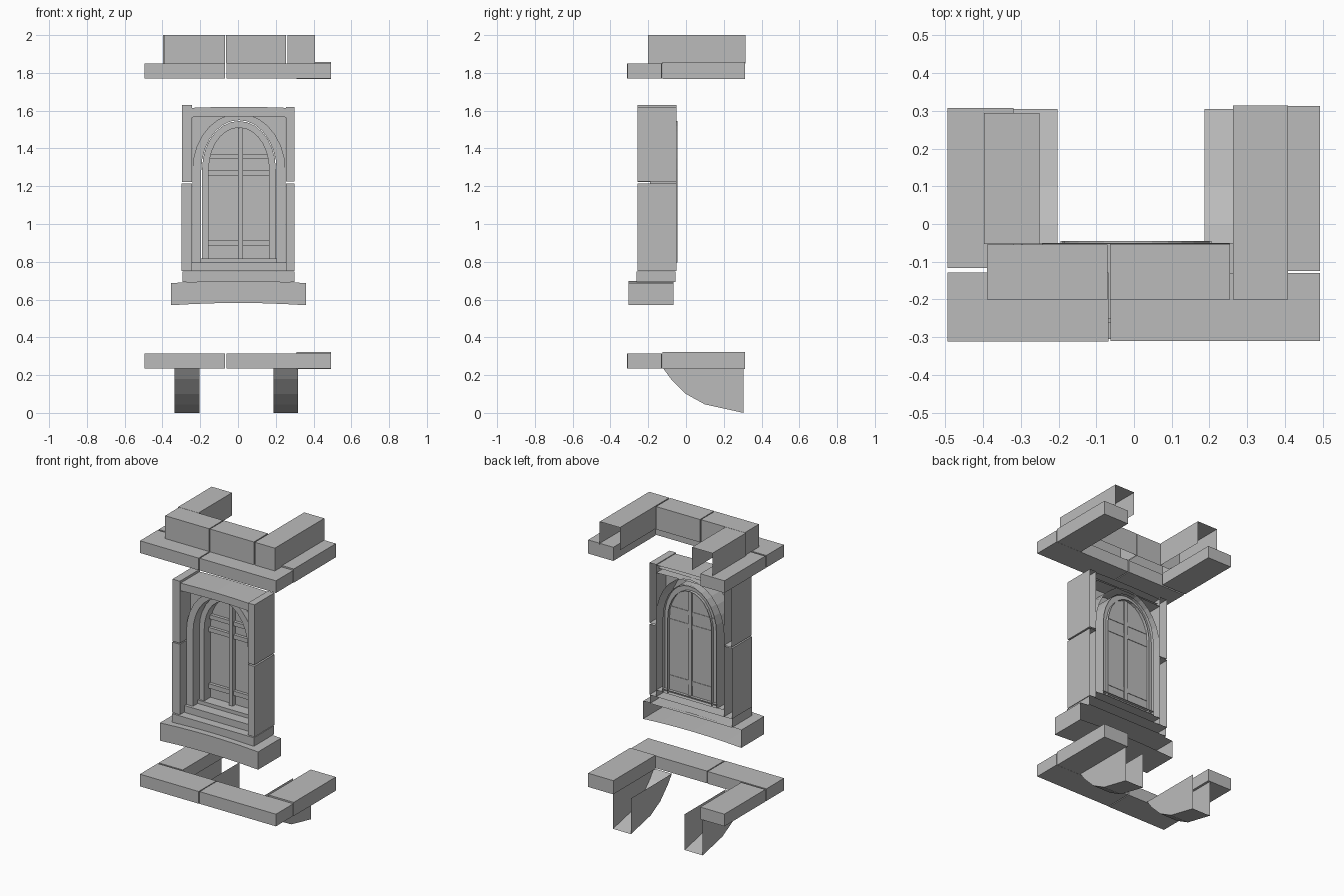
import bpy, bmesh, math

old = bpy.data.objects.get("Cube")
if old:
    bpy.data.objects.remove(old, do_unlink=True)

stone = bpy.data.materials.new("grey_stone")
stone.use_nodes = True
grey = (0.5, 0.5, 0.5, 1)
stone.diffuse_color = grey
stone.node_tree.nodes["Principled BSDF"].inputs["Base Color"].default_value = grey


def finish(name, bm):
    mesh = bpy.data.meshes.new(name)
    bm.to_mesh(mesh)
    bm.free()
    mesh.materials.append(stone)
    obj = bpy.data.objects.new(name, mesh)
    bpy.context.collection.objects.link(obj)
    return obj


def drop(bm, test):
    bm.normal_update()
    gone = [f for f in bm.faces if test(f.normal)]
    bmesh.ops.delete(bm, geom=gone, context='FACES')


def block(name, x, y, z, open_back=False, open_bottom=False, arch=0):
    """Box between the given ranges, with optional missing faces and a raised middle."""
    bm = bmesh.new()
    bmesh.ops.create_cube(bm, size=1)
    for v in bm.verts:
        v.co = [r[0] + (c + 0.5) * (r[1] - r[0]) for c, r in zip(v.co, (x, y, z))]
    drop(bm, lambda n: (open_back and n.y > 0.9) or (open_bottom and n.z < -0.9))
    if arch:
        long_edges = [e for e in bm.edges
                      if abs(e.verts[0].co.x - e.verts[1].co.x) > 0.1]
        bmesh.ops.subdivide_edges(bm, edges=long_edges, cuts=5, use_grid_fill=True)
        mid, half = (x[0] + x[1]) / 2, (x[1] - x[0]) / 2
        for v in bm.verts:
            v.co.z += arch * (1 - ((v.co.x - mid) / half) ** 2)
    return finish(name, bm)


def arch_points(w, base, spring, apex, cx=0.005, n=14):
    arc = [(cx + w * math.cos(math.pi * i / n),
            spring + (apex - spring) * math.sin(math.pi * i / n)) for i in range(n + 1)]
    return [(cx + w, base)] + arc + [(cx - w, base)]


def strip(name, outer, inner, y0, y1):
    """Open-backed band between two matching outlines."""
    bm = bmesh.new()
    rows = [[bm.verts.new((px, y, pz)) for px, pz in pts]
            for pts, y in ((outer, y1), (outer, y0), (inner, y0), (inner, y1))]
    for a, b in zip(rows, rows[1:]):
        for i in range(len(a) - 1):
            bm.faces.new((a[i], a[i + 1], b[i + 1], b[i]))
    bmesh.ops.recalc_face_normals(bm, faces=bm.faces)
    bm.normal_update()
    front = [f for f in bm.faces if abs(f.normal.y) > 0.9]
    if front[0].normal.y > 0:
        bmesh.ops.reverse_faces(bm, faces=bm.faces)
    return finish(name, bm)


# Base ledge and cornice share one layout
for part, z in (("base", 0.235), ("cornice", 1.77)):
    front_z = (z, z + 0.08)
    side_z = (z - 0.003, z + 0.087)
    block(part + "_front_right", (-0.495, -0.068), (-0.312, -0.128), front_z)
    block(part + "_front_left", (-0.062, 0.493), (-0.31, -0.13), front_z)
    block(part + "_side_right", (-0.495, -0.32), (-0.117, 0.308), front_z)
    block(part + "_side_left", (0.31, 0.493), (-0.125, 0.313), side_z)

# Top course
top = (1.85, 2)
block("top_front_right", (-0.39, -0.07), (-0.2, -0.055), top, open_bottom=True)
block("top_front_left", (-0.064, 0.255), (-0.2, -0.053), top, open_bottom=True)
block("top_side_right", (-0.398, -0.25), (-0.053, 0.295), top, True, True)
block("top_side_left", (0.262, 0.408), (-0.2, 0.314), top, True, True)

# Curved brackets under the base, open at the back and top
curve = [(-0.12, 0.235), (-0.08, 0.18), (0, 0.1), (0.1, 0.045), (0.305, 0)]
for part, x0, x1 in (("right", -0.335, -0.203), ("left", 0.187, 0.318)):
    bm = bmesh.new()
    rails = [[bm.verts.new((x, y, z)) for y, z in curve] for x in (x0, x1)]
    corners = [bm.verts.new((x, curve[-1][0], curve[0][1])) for x in (x0, x1)]
    a, b = rails
    for i in range(len(curve) - 1):
        bm.faces.new((a[i], a[i + 1], b[i + 1], b[i]))
    bm.faces.new(list(reversed(a)) + [corners[0]][:1])
    bm.faces.new(b + [corners[1]])
    bmesh.ops.recalc_face_normals(bm, faces=bm.faces)
    bm.normal_update()
    if any(f.normal.z > 0.3 for f in bm.faces):
        bmesh.ops.reverse_faces(bm, faces=bm.faces)
    finish("bracket_" + part, bm)

# Window sills
block("lower_sill", (-0.355, 0.36), (-0.305, -0.067), (0.57, 0.687), True, arch=0.012)
block("upper_sill", (-0.295, 0.3), (-0.263, -0.055), (0.692, 0.748), True)

# Jambs and lintel
jamb_y = (-0.257, -0.05)
block("jamb_lower_right", (-0.3, -0.243), jamb_y, (0.752, 1.215), True)
block("jamb_upper_right", (-0.297, -0.243), jamb_y, (1.222, 1.63), True)
block("jamb_lower_left", (0.253, 0.3), jamb_y, (0.752, 1.215), True)
block("jamb_upper_left", (0.253, 0.3), jamb_y, (1.225, 1.62), True)
block("lintel", (-0.243, 0.253), (-0.25, -0.052), (1.565, 1.615), True, arch=0.005)

# Stepped arch mouldings
outer = arch_points(0.247, 0.795, 1.28, 1.585)
middle = arch_points(0.2, 0.795, 1.28, 1.55)
inner_out = arch_points(0.195, 0.8, 1.29, 1.545)
inner_in = arch_points(0.16, 0.8, 1.29, 1.51)
strip("outer_moulding", outer, middle, -0.19, -0.05)
strip("inner_moulding", inner_out, inner_in, -0.13, -0.045)

# Spandrel filling the corners over the arch
corner = [(px, 1.59) for px, pz in outer[1:-1]]
strip("spandrel", corner, outer[1:-1], -0.15, -0.07)

# Inner steps at the window foot
block("foot_step_front", (-0.243, 0.253), (-0.21, -0.05), (0.75, 0.795), True)
block("foot_step_back", (-0.195, 0.205), (-0.14, -0.045), (0.795, 0.818), True)

# Window panel
bm = bmesh.new()
bm.faces.new([bm.verts.new((px, -0.065, pz)) for px, pz in inner_out])
bm.normal_update()
if bm.faces[:][0].normal.y > 0 if len(bm.faces) else False:
    bmesh.ops.reverse_faces(bm, faces=bm.faces)
finish("window_panel", bm)

# Mullion and crossbars
block("mullion", (0, 0.027), (-0.095, -0.058), (0.818, 1.508))
for i, (z0, z1) in enumerate(((0.885, 0.915), (1.257, 1.285), (1.343, 1.37))):
    block("crossbar_%d" % (i + 1), (-0.155, 0.165), (-0.085, -0.062), (z0, z1))
